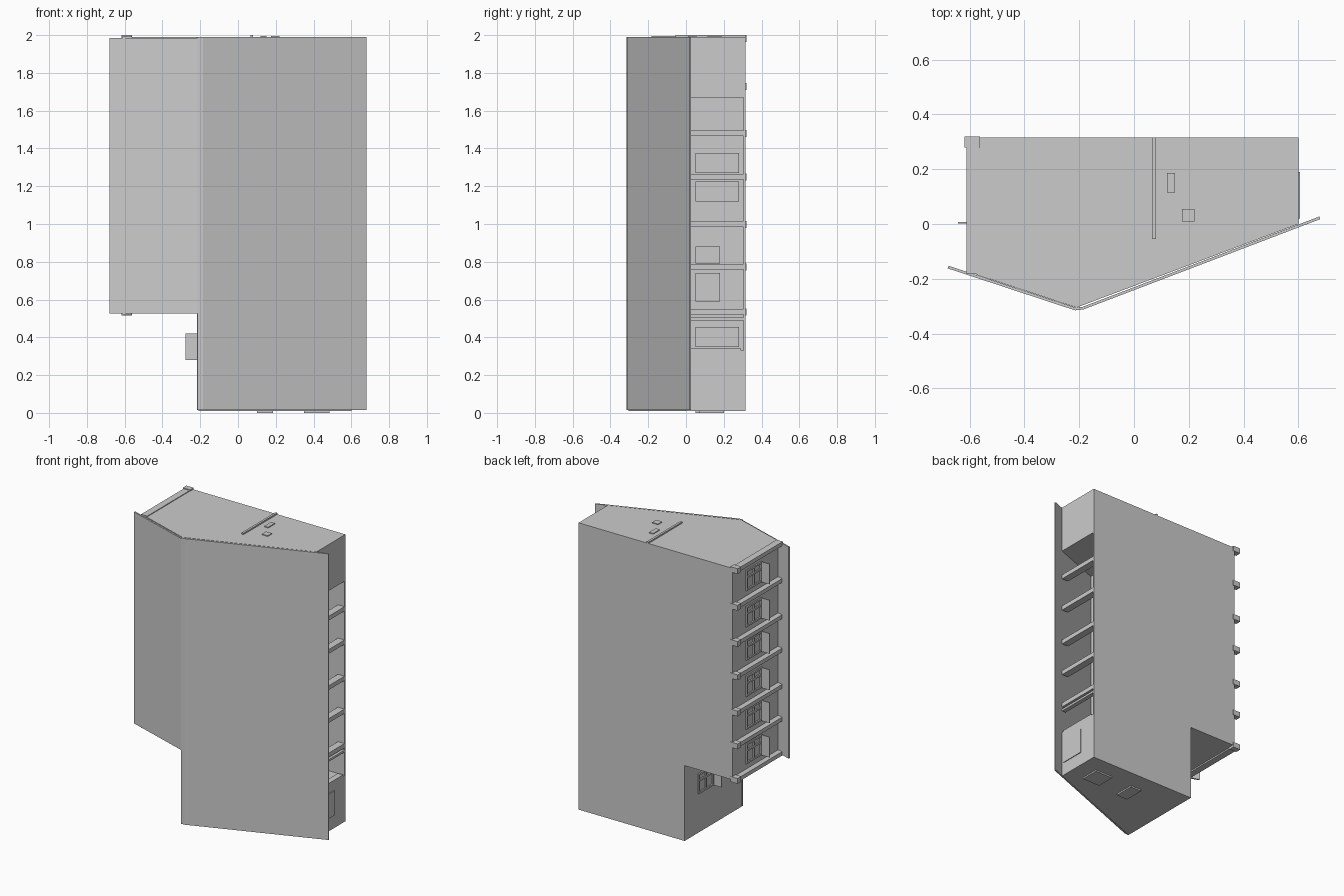
import bpy
import bmesh
from mathutils import Vector

cube = bpy.data.objects.get("Cube")
if cube:
    bpy.data.objects.remove(cube)

grey = bpy.data.materials.new("concrete grey")
grey.use_nodes = True
COLOUR = (0.6, 0.6, 0.6, 1)
grey.diffuse_color = COLOUR
grey.node_tree.nodes["Principled BSDF"].inputs["Base Color"].default_value = COLOUR


def prism(name, plan, z0, z1):
    """Extrude a plan outline between two heights."""
    bm = bmesh.new()
    face = bm.faces.new([bm.verts.new((x, y, z0)) for x, y in plan])
    top = bmesh.ops.extrude_face_region(bm, geom=[face])["geom"]
    verts = [v for v in top if isinstance(v, bmesh.types.BMVert)]
    bmesh.ops.translate(bm, verts=verts, vec=(0, 0, z1 - z0))
    bmesh.ops.recalc_face_normals(bm, faces=bm.faces)
    mesh = bpy.data.meshes.new(name)
    bm.to_mesh(mesh)
    bm.free()
    mesh.materials.append(grey)
    obj = bpy.data.objects.new(name, mesh)
    bpy.context.collection.objects.link(obj)
    return obj


def box(name, xs, ys, zs):
    (a, b), (c, d) = xs, ys
    return prism(name, [(a, c), (b, c), (b, d), (a, d)], *zs)


def cut(target, cutter):
    mod = target.modifiers.new("cut", "BOOLEAN")
    mod.operation = "DIFFERENCE"
    mod.solver = "EXACT"
    mod.object = cutter
    cutter.hide_render = True
    cutter.display_type = "WIRE"


def wall_panel(name, path, z0, z1, thick=0.01):
    """Thin upright sheet following a plan path."""
    inner = []
    for i, p in enumerate(path):
        a = Vector(path[max(i - 1, 0)])
        b = Vector(path[min(i + 1, len(path) - 1)])
        d = (b - a).normalized()
        inner.append((p[0] - d.y * thick, p[1] + d.x * thick))
    return prism(name, path + inner[::-1], z0, z1)


LEFT_X, STEP_X, END_X, BACK_Y = -0.575, -0.21, 0.6, 0.315

# Main block, with the corner undercut and the deep open bay
body = prism("building_body", [(END_X, BACK_Y), (LEFT_X, BACK_Y), (LEFT_X, -0.185),
                               (STEP_X, -0.305), (END_X, 0)], 0.01, 1.99)
cut(body, box("undercut_cutter", (-0.9, STEP_X), (-0.6, 0.6), (-0.2, 0.53)))
cut(body, prism("bay_cutter", [(0.25, -0.18), (0.7, -0.01), (0.7, 0.305), (0.25, 0.305)],
                0.33, 1.67))

# Front facade sheets, running past the block at both ends
wall_panel("front_panel_wide", [(-0.215, -0.315), (-0.185, -0.312), (0.68, 0.018)], 0.015, 1.99)
wall_panel("front_panel_narrow", [(-0.68, -0.162), (-0.215, -0.315)], 0.525, 1.985)


# Window made of a frame, a mullion, a rail and an open shutter
def window(wall_x, z0):
    z1, y0, y1, bar = z0 + 0.14, 0.005, 0.17, 0.012
    xs = (wall_x - 0.009, wall_x + 0.005)
    mid = (y0 + y1) / 2
    for y in (y0, mid - bar / 2, y1 - bar):
        box("window_upright", xs, (y, y + bar), (z0, z1))
    for z in (z0, z0 + 0.085, z1 - bar):
        box("window_rail", xs, (y0, y1), (z, z + bar))
    box("window_shutter", (wall_x - 0.068, wall_x), (0.002, 0.008), (z0, z1))


# Balcony ledges with corner blocks, one window above each
levels = [0.535, 0.773, 1.0, 1.25, 1.48, 1.73, 1.983]
for z in levels:
    box("balcony_ledge", (-0.612, -0.565), (-0.182, 0.3), (z - 0.015, z + 0.012))
    box("ledge_corner_block", (-0.618, -0.562), (0.28, 0.319), (z - 0.02, z + 0.017))
    if z < levels[-1]:
        window(LEFT_X, z + 0.05)
window(STEP_X, 0.28)

# Beams across the open bay
for z in levels[:5]:
    box("bay_beam", (0.55, END_X), (0.0, 0.31), (z - 0.015, z + 0.015))
box("bay_sill", (0.56, END_X), (0.01, 0.29), (0.325, 0.34))
box("bay_lower_rail", (0.57, END_X), (0.0, 0.31), (0.49, 0.505))

# Inner panels on the back of the bay
for z in (0.35, 1.12, 1.27):
    box("inner_window", (0.245, 0.259), (0.05, 0.28), (z, z + 0.105))
for z, height in ((0.59, 0.15), (0.79, 0.09)):
    box("inner_door", (0.245, 0.259), (0.05, 0.18), (z, z + height))

# Side door, roof fittings and underside plates
box("side_door", (0.59, 0.605), (0.02, 0.19), (0.1, 0.27))
box("roof_strip", (0.065, 0.08), (-0.055, BACK_Y), (1.98, 2.0))
box("roof_vent", (0.12, 0.15), (0.115, 0.187), (1.98, 1.996))
box("roof_hatch", (0.175, 0.22), (0.01, 0.055), (1.98, 1.996))
box("base_plate_small", (0.1, 0.185), (0.05, 0.19), (0, 0.015))
box("base_plate_large", (0.35, 0.485), (0.07, 0.2), (0, 0.015))
